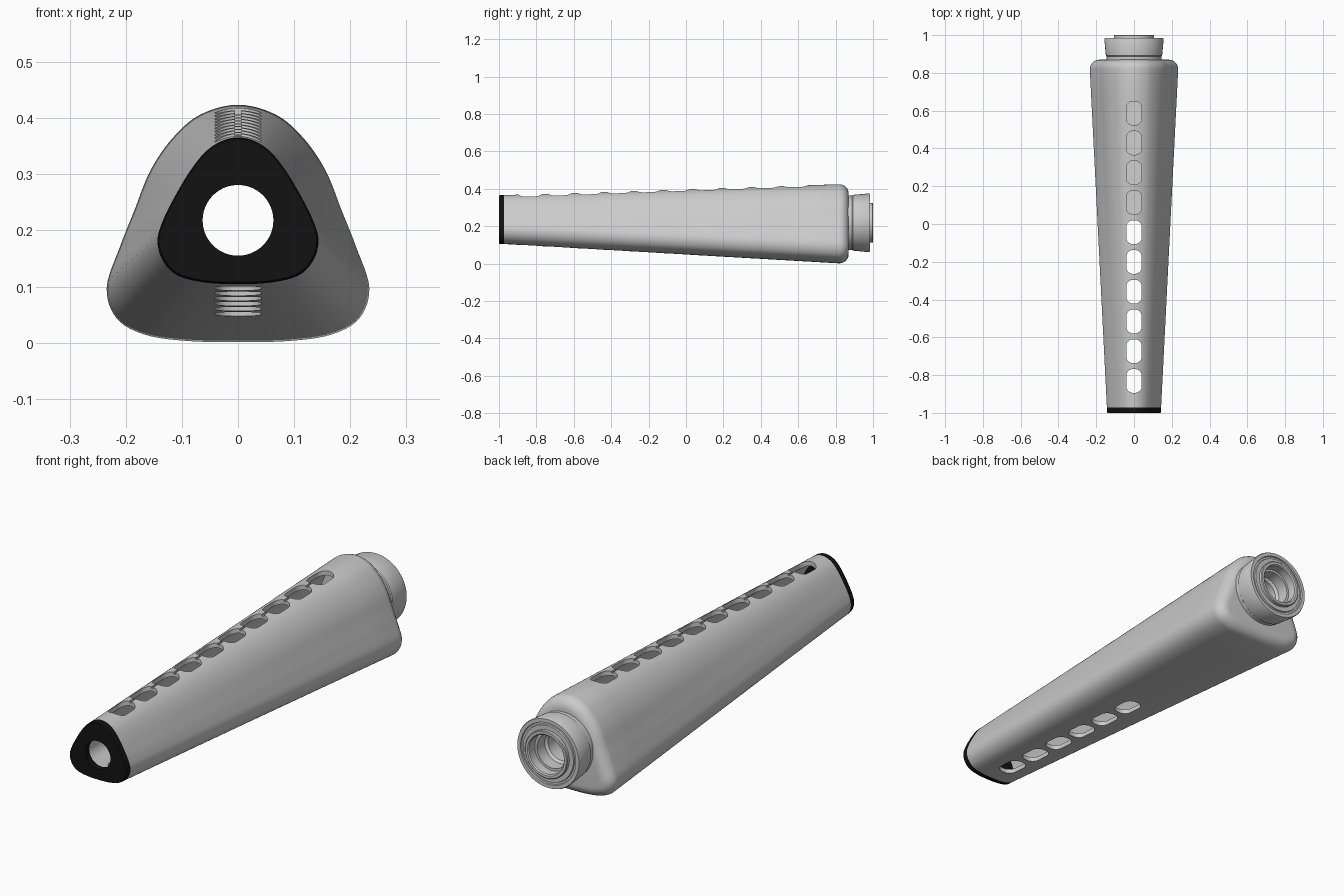
import bpy, bmesh, math

if "Cube" in bpy.data.objects:
    bpy.data.objects.remove(bpy.data.objects["Cube"])

# half cross-sections (x, z), top centre to bottom centre, at the narrow and wide ends
SMALL = [(0, .365), (.03, .358), (.058, .339), (.085, .305), (.112, .260), (.132, .220),
         (.142, .185), (.134, .150), (.108, .122), (.06, .109), (0, .106)]
LARGE = [(0, .424), (.068, .406), (.118, .363), (.157, .305), (.185, .235), (.210, .172),
         (.234, .098), (.216, .043), (.165, .014), (.09, .003), (0, .001)]
SUB, BORE_Z, WIDE_Y = 6, .218, .82


def section(y, inset=0.0):
    """Smooth closed outline of the body at depth y, optionally inset."""
    t = min(1, max(0, (y + 1) / (WIDE_Y + 1)))
    half = [(a[0] + (b[0] - a[0]) * t, a[1] + (b[1] - a[1]) * t) for a, b in zip(SMALL, LARGE)]
    ctrl = half + [(-x, z) for x, z in half[-2:0:-1]]
    n, pts = len(ctrl), []
    for i in range(n):
        p = [ctrl[(i + k) % n] for k in (-1, 0, 1, 2)]
        for s in range(SUB):
            u = s / SUB
            pts.append([.5 * (2 * p[1][k] + (p[2][k] - p[0][k]) * u
                        + (2 * p[0][k] - 5 * p[1][k] + 4 * p[2][k] - p[3][k]) * u * u
                        + (3 * p[1][k] - p[0][k] - 3 * p[2][k] + p[3][k]) * u ** 3)
                        for k in (0, 1)])
    out = []
    for i, (x, z) in enumerate(pts):
        a, b = pts[i - 1], pts[(i + 1) % len(pts)]
        tx, tz = b[0] - a[0], b[1] - a[1]
        d = math.hypot(tx, tz)
        out.append((x + tz / d * inset, y, z - tx / d * inset))
    return out


def make(name, bm):
    bmesh.ops.recalc_face_normals(bm, faces=bm.faces)
    me = bpy.data.meshes.new(name)
    bm.to_mesh(me)
    bm.free()
    ob = bpy.data.objects.new(name, me)
    bpy.context.collection.objects.link(ob)
    return ob


def bridge(bm, rings, closed=False):
    """Skin a list of vertex loops; cap the ends unless the list wraps around."""
    vs = [[bm.verts.new(p) for p in r] for r in rings]
    n = len(vs[0])
    for k in range(len(vs) if closed else len(vs) - 1):
        a, b = vs[k], vs[(k + 1) % len(vs)]
        for i in range(n):
            j = (i + 1) % n
            bm.faces.new((a[i], a[j], b[j], b[i]))
    if not closed:
        bm.faces.new(vs[0])
        bm.faces.new(vs[-1])


def loft(name, rings, closed=False):
    bm = bmesh.new()
    bridge(bm, rings, closed)
    return make(name, bm)


def circle(r, y, n=72):
    return [(r * math.cos(2 * math.pi * i / n), y, BORE_Z + r * math.sin(2 * math.pi * i / n))
            for i in range(n)]


def cut(ob, cutter):
    cutter.hide_render = True
    m = ob.modifiers.new("cut", 'BOOLEAN')
    m.operation, m.solver, m.object = 'DIFFERENCE', 'EXACT', cutter
    bpy.context.view_layer.objects.active = ob
    bpy.ops.object.modifier_apply(modifier=m.name)
    bpy.data.objects.remove(cutter)


def smooth(ob, angle=32):
    bpy.ops.object.select_all(action='DESELECT')
    ob.select_set(True)
    bpy.context.view_layer.objects.active = ob
    bpy.ops.object.shade_smooth_by_angle(angle=math.radians(angle))


# tapered hollow body with a rounded rear edge
R = .05
rings = [section(-.972 + (WIDE_Y + .972) * i / 12) for i in range(13)]
for i in range(1, 8):
    a = math.pi / 2 * i / 7
    rings.append(section(WIDE_Y + R * math.sin(a), R * (1 - math.cos(a))))
body = loft("tapered_body", rings)
cut(body, loft("cavity", [section(y, .02) for y in (-.99, -.5, 0, .4, WIDE_Y)]))
cut(body, loft("rear_bore", [circle(.1, .75), circle(.1, .95)]))

# row of rounded slots: ten on top, the front six going right through the underside
def slot_outline(yc, z, hw=.041, hl=.063, r=.036):
    pts = []
    for q, (sx, sy) in enumerate(((1, 1), (-1, 1), (-1, -1), (1, -1))):
        for k in range(9):
            a = math.pi / 2 * (q + k / 8)
            pts.append((sx * (hw - r) + r * math.cos(a), yc + sy * (hl - r) + r * math.sin(a), z))
    return pts

bm = bmesh.new()
for i in range(10):
    yc = -.831 + .1575 * i
    bridge(bm, [slot_outline(yc, -.1 if i < 6 else .25), slot_outline(yc, .6)])
cut(body, make("slot_cutter", bm))

# fine groove linking the top slots
groove = [[(x, y, .365 + .0324 * (y + 1) + dz)
           for x, dz in ((-.005, -.008), (.005, -.008), (.005, .03), (-.005, .03))]
          for y in (-.83, .59)]
cut(body, loft("groove_cutter", groove))
smooth(body)

# black front cap with the bore hole
cap = loft("front_cap", [section(-1, .002), section(-.997), section(-.972)])
cut(cap, loft("front_bore", [circle(.063, -1.1), circle(.063, -.9)]))
mat = bpy.data.materials.new("black")
mat.diffuse_color = (.006, .006, .006, 1)
mat.use_nodes = True
mat.node_tree.nodes["Principled BSDF"].inputs["Base Color"].default_value = mat.diffuse_color
cap.data.materials.append(mat)
smooth(cap)

# turned rear collar: neck, flared rim, grooved face, raised lip and stepped bore
profile = [(.066, .80), (.115, .80), (.115, .86), (.145, .86), (.145, .888), (.149, .892),
           (.157, .978), (.154, .984), (.138, .984), (.136, .978), (.128, .978), (.126, .984),
           (.106, .984), (.106, .997), (.103, 1.0), (.092, 1.0), (.087, .995), (.087, .955),
           (.076, .955), (.076, .90), (.066, .89)]
collar = loft("rear_collar", [circle(r, y) for r, y in profile], closed=True)
smooth(collar)
